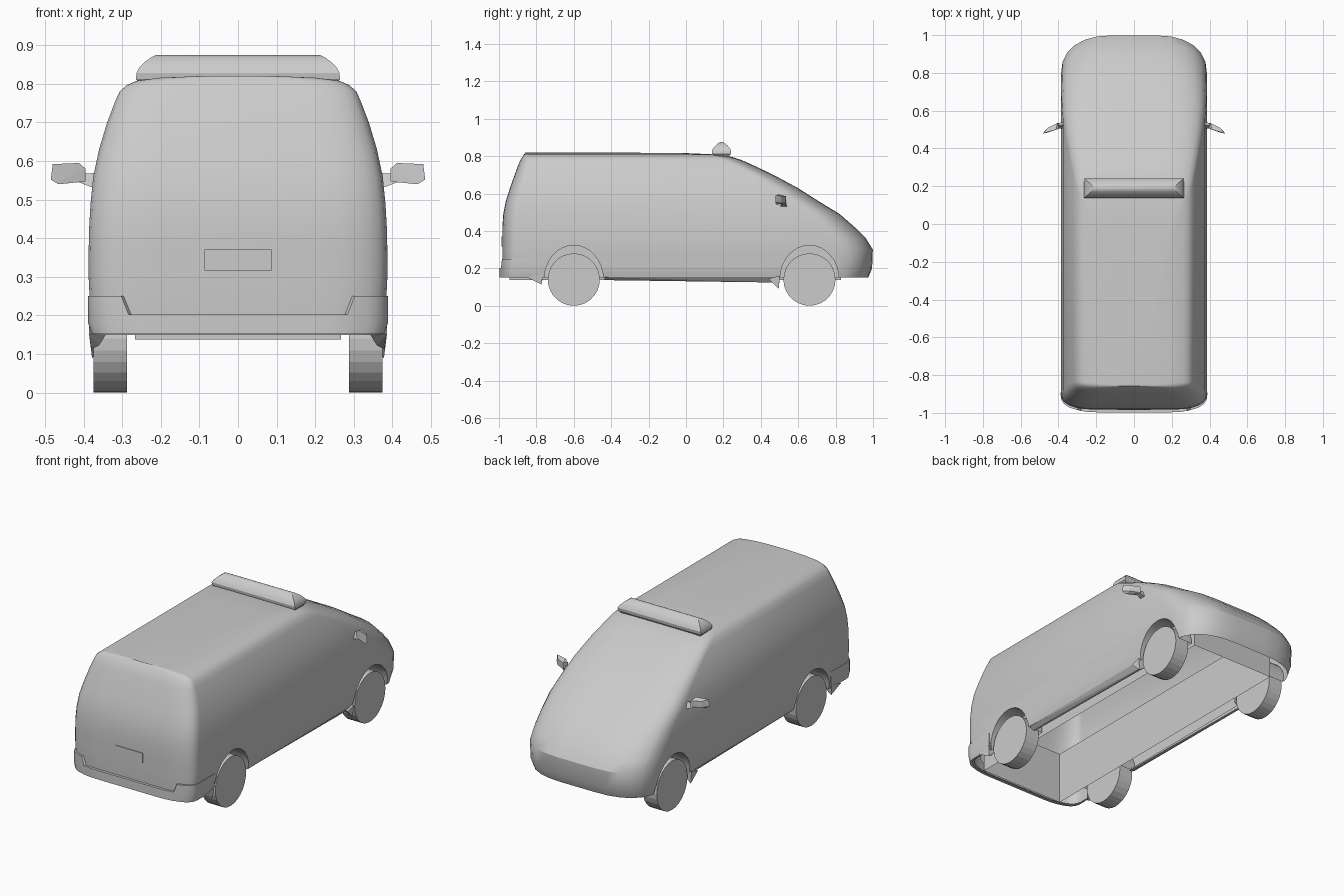
import bpy, bmesh, math
from mathutils import Matrix

if "Cube" in bpy.data.objects:
    bpy.data.objects.remove(bpy.data.objects["Cube"])

paint = bpy.data.materials.new("light grey")
paint.diffuse_color = (0.6, 0.6, 0.6, 1)
paint.use_nodes = True
paint.node_tree.nodes["Principled BSDF"].inputs["Base Color"].default_value = paint.diffuse_color


def make(name, bm, angle=None):
    """Turn a bmesh into a named grey object, optionally smooth by angle."""
    bmesh.ops.recalc_face_normals(bm, faces=bm.faces)
    mesh = bpy.data.meshes.new(name)
    bm.to_mesh(mesh)
    bm.free()
    mesh.materials.append(paint)
    ob = bpy.data.objects.new(name, mesh)
    bpy.context.collection.objects.link(ob)
    if angle:
        smooth(ob, angle)
    return ob


def smooth(ob, angle):
    bpy.ops.object.select_all(action='DESELECT')
    ob.select_set(True)
    bpy.context.view_layer.objects.active = ob
    bpy.ops.object.shade_smooth_by_angle(angle=math.radians(angle))


def loft(rings):
    """Skin closed rings, capped at both ends."""
    bm = bmesh.new()
    vs = [[bm.verts.new(p) for p in r] for r in rings]
    n = len(vs[0])
    for a, b in zip(vs, vs[1:]):
        for i in range(n):
            bm.faces.new((a[i], a[(i + 1) % n], b[(i + 1) % n], b[i]))
    bm.faces.new(vs[0][::-1])
    bm.faces.new(vs[-1])
    return bm


def outline(z, rear, front, hw, rcx, rcy, fcx, fcy, n=7):
    """Horizontal outline: box with superelliptic rear and front corners."""
    arc = [math.pi / 2 * k / (n - 1) for k in range(n)]
    cs = [(max(math.cos(t), 0) ** 0.85, math.sin(t) ** 0.85) for t in arc]
    right = [(hw - rcx + rcx * s, rear + rcy - rcy * c) for c, s in cs]
    right += [(hw - fcx + fcx * c, front - fcy + fcy * s) for c, s in cs]
    return [(x, y, z) for x, y in right] + [(-x, y, z) for x, y in reversed(right)]


def box(name, x0, x1, y0, y1, z0, z1, hollow=False):
    bm = bmesh.new()
    bmesh.ops.create_cube(bm, size=1)
    for v in bm.verts:
        v.co = ((x0, x1)[v.co.x > 0], (y0, y1)[v.co.y > 0], (z0, z1)[v.co.z > 0])
    if hollow:  # keep only the four upright walls
        bm.normal_update()
        bmesh.ops.delete(bm, geom=[f for f in bm.faces if abs(f.normal.z) > .9], context='FACES')
    return make(name, bm)


def cylinder(name, x0, x1, y, z, ry, rz, sides):
    bm = bmesh.new()
    bmesh.ops.create_cone(bm, cap_ends=True, segments=sides, radius1=1, radius2=1, depth=1,
                          matrix=Matrix.Rotation(math.pi / 2, 4, 'Y'))
    for v in bm.verts:
        v.co = ((x0 + x1) / 2 + v.co.x * (x1 - x0), y + v.co.y * ry, z + v.co.z * rz)
    return make(name, bm)


def hull(name, pts, side=1):
    bm = bmesh.new()
    for x, y, z in pts:
        bm.verts.new((x * side, y, z))
    bmesh.ops.convex_hull(bm, input=bm.verts)
    bmesh.ops.delete(bm, geom=[v for v in bm.verts if not v.link_faces], context='VERTS')
    return make(name, bm)


def cut(ob, cutters):
    for c in cutters:
        c.hide_render = True
        m = ob.modifiers.new("cut", 'BOOLEAN')
        m.operation, m.solver, m.object = 'DIFFERENCE', 'EXACT', c
    dg = bpy.context.evaluated_depsgraph_get()
    mesh = bpy.data.meshes.new_from_object(ob.evaluated_get(dg))
    ob.modifiers.clear()
    ob.data = mesh
    for c in cutters:
        bpy.data.objects.remove(c)


# Body shell: z, rear y, front y, half width, rear corner x/y, front corner x/y
levels = [
    (.150, -.978, .975, .372, .18, .08, .27, .19),
    (.200, -.982, .995, .382, .18, .08, .28, .20),
    (.300, -.982, .999, .387, .18, .08, .28, .21),
    (.360, -.982, .962, .387, .18, .08, .28, .21),
    (.420, -.982, .902, .386, .18, .08, .27, .20),
    (.490, -.977, .822, .382, .18, .08, .26, .18),
    (.560, -.963, .707, .375, .17, .08, .24, .16),
    (.630, -.941, .597, .360, .16, .08, .22, .14),
    (.700, -.916, .467, .339, .15, .07, .20, .12),
    (.750, -.898, .362, .320, .14, .06, .19, .11),
    (.780, -.885, .295, .307, .14, .05, .18, .10),
    (.797, -.874, .240, .288, .13, .04, .17, .09),
    (.808, -.867, .180, .262, .12, .03, .16, .08),
    (.816, -.861, .000, .200, .10, .02, .12, .06),
    (.820, -.858, -.50, .100, .05, .01, .06, .04),
]
body = make("van_body", loft([outline(*l) for l in levels]))

# Wheel wells, then open the underside
cutters = []
for y in (-.60, .66):
    for s in (-1, 1):
        a, b = sorted((s * .278, s * .5))
        cutters.append(cylinder("arch_cutter", a, b, y, .14, .158, .183, 32))
cut(body, cutters)
bm = bmesh.new()
bm.from_mesh(body.data)
bm.normal_update()
under = [f for f in bm.faces if f.normal.z < -.9 and all(v.co.z < .152 for v in f.verts)]
bmesh.ops.delete(bm, geom=under, context='FACES')
bm.to_mesh(body.data)
bm.free()
smooth(body, 32)

# Inner walls of the open underside
box("inner_chassis_walls", -.267, .267, -.945, .83, .138, .44, hollow=True)

# Wheels
for name, y in (("rear_wheel", -.60), ("front_wheel", .66)):
    for s in (-1, 1):
        a, b = sorted((s * .287, s * .374))
        cylinder(name, a, b, y, .14, .139, .14, 28)

# Rear bumper: strip wrapped round the tail, taller at the corners
ring = [p[:2] for p in outline(0, -.997, .9, .388, .20, .09, .1, .1, 9)
        if p[1] < 0 and not .26 < abs(p[0]) < .32]
ring += [(s * x, y) for s in (-1, 1) for x, y in ((.284, -.989), (.302, -.984))]
path = [(-.386, -.762)] + sorted(ring) + [(.386, -.762)]
bm = bmesh.new()
cols = []
for x, y in path:
    top = .25 if abs(x) > .295 else .203
    inner = y + (.025 if y < -.8 else 0)
    pts = [(x * .98, y, .152), (x, y, .18), (x, y, top), (x * .95, inner, top), (x * .95, inner, .152)]
    cols.append([bm.verts.new(p) for p in pts])
for a, b in zip(cols, cols[1:]):
    for i in range(5):
        bm.faces.new((a[i], a[(i + 1) % 5], b[(i + 1) % 5], b[i]))
bm.faces.new(cols[0])
bm.faces.new(cols[-1])
make("rear_bumper", bm, 35)

# Number plate panel
box("rear_plate_panel", -.087, .087, -.986, -.978, .317, .371)

# Roof light bar with sloping ends: z, half length, half depth
bar = [(.795, .250, .036), (.812, .264, .050), (.828, .263, .052), (.842, .256, .045),
       (.857, .241, .032), (.868, .226, .019), (.875, .212, .006)]
make("roof_light_bar", loft([[(-x, .19 - d, z), (x, .19 - d, z), (x, .19 + d, z), (-x, .19 + d, z)]
                             for z, x, d in bar]), 30)

for s in (-1, 1):
    # Door mirrors
    hull("mirror_head", [(.395, .505, .580), (.412, .500, .595), (.480, .480, .592), (.485, .478, .552),
                         (.465, .482, .540), (.395, .505, .547), (.405, .535, .585), (.455, .510, .585),
                         (.455, .510, .550), (.400, .535, .548)], s)
    hull("mirror_arm", [(.360, .505, .525), (.360, .545, .525), (.360, .525, .570),
                        (.412, .508, .545), (.412, .530, .545), (.412, .520, .566)], s)
    # Sills
    hull("sill", [(x, y, z) for y, low in ((-.437, .137), (.49, .124))
                  for x, z in ((.335, low), (.350, low), (.374, .153), (.345, .153))], s)
    # Mud flaps
    hull("front_mud_flap", [(.30, .500, .150), (.385, .500, .160), (.385, .440, .145),
                            (.378, .497, .090), (.355, .490, .105), (.30, .485, .150)], s)
    hull("rear_mud_flap", [(.34, -.765, .155), (.386, -.765, .175), (.386, -.850, .152),
                           (.380, -.772, .113), (.360, -.775, .122), (.34, -.800, .155)], s)
